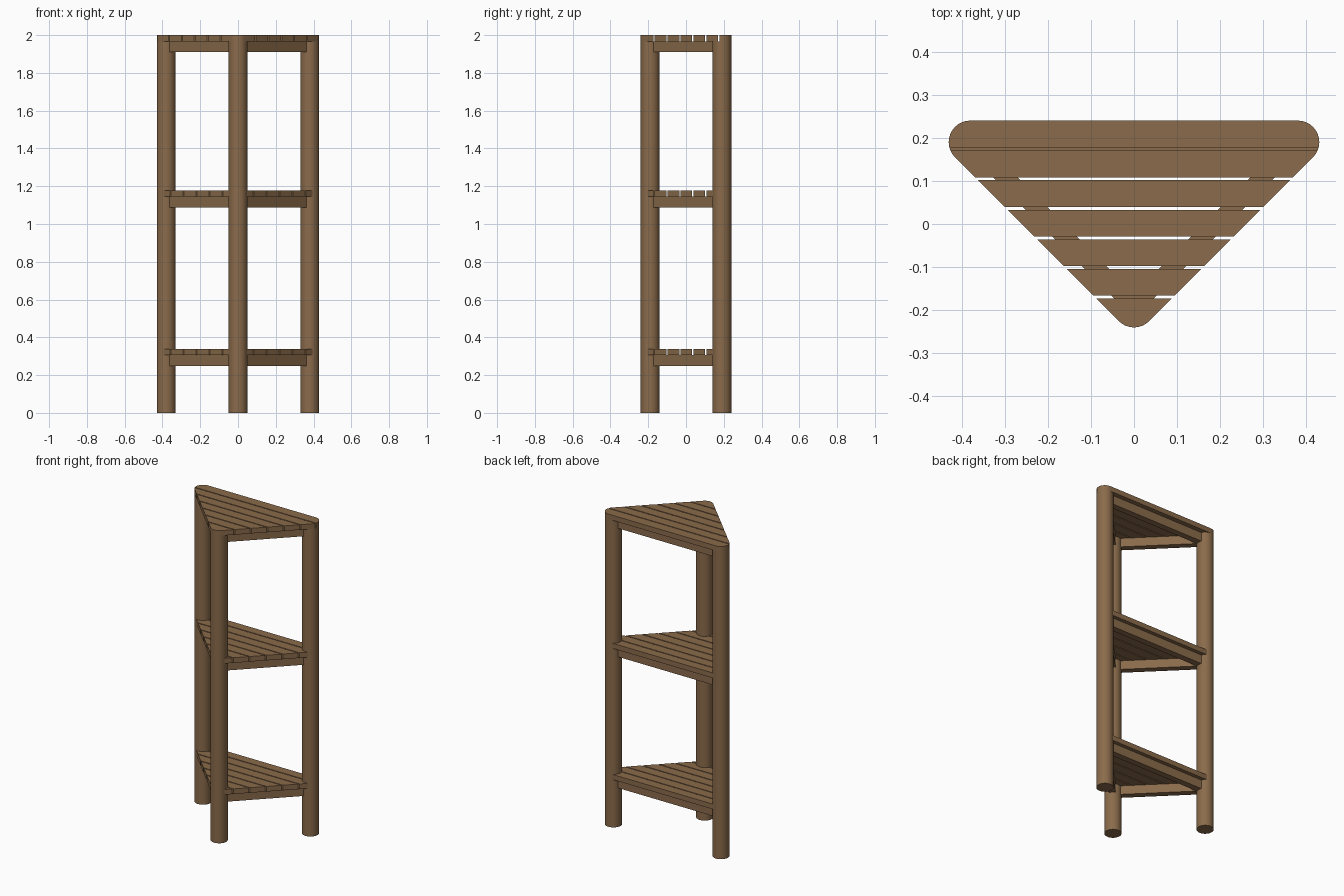
import bpy, bmesh, math
from mathutils import Vector

cube = bpy.data.objects.get("Cube")
if cube:
    bpy.data.objects.remove(cube, do_unlink=True)

# One wood colour for everything
wood = bpy.data.materials.new("brown wood")
wood.use_nodes = True
colour = (0.255, 0.147, 0.07, 1.0)
wood.diffuse_color = colour
bsdf = wood.node_tree.nodes["Principled BSDF"]
bsdf.inputs["Base Color"].default_value = colour
bsdf.inputs["Roughness"].default_value = 0.8

# Post centres and shared sizes
FRONT, LEFT, RIGHT = Vector((0, -0.19)), Vector((0.38, 0.19)), Vector((-0.38, 0.19))
POSTS = {"front": FRONT, "left": LEFT, "right": RIGHT}
POST_R = 0.05
SLAT_T = 0.033
BEAM_H, BEAM_W = 0.057, 0.04
GAP, PITCH, FIRST_GAP = 0.0066, 0.0686, 0.1735
# shelf name: (top height, corner radius)
SHELVES = {"top": (2.0, POST_R), "middle": (1.178, 0.044), "lower": (0.339, 0.044)}


def finish(bm, name, smooth=False):
    bmesh.ops.recalc_face_normals(bm, faces=bm.faces)
    mesh = bpy.data.meshes.new(name)
    bm.to_mesh(mesh)
    bm.free()
    mesh.materials.append(wood)
    obj = bpy.data.objects.new(name, mesh)
    bpy.context.collection.objects.link(obj)
    if smooth:
        bpy.ops.object.select_all(action='DESELECT')
        obj.select_set(True)
        bpy.context.view_layer.objects.active = obj
        bpy.ops.object.shade_smooth_by_angle(angle=math.radians(30))
    return obj


def prism(name, outline, z0, z1, y_min=None, y_max=None, smooth=False):
    """Extrude a flat outline, optionally cut to a band in y."""
    bm = bmesh.new()
    bm.faces.new([bm.verts.new((p[0], p[1], z0)) for p in outline])
    for y, n in ((y_min, -1), (y_max, 1)):
        if y is not None:
            bmesh.ops.bisect_plane(bm, geom=bm.verts[:] + bm.edges[:] + bm.faces[:],
                                   plane_co=(0, y, 0), plane_no=(0, n, 0), clear_outer=True)
    top = bmesh.ops.extrude_face_region(bm, geom=bm.faces[:])
    moved = [v for v in top["geom"] if isinstance(v, bmesh.types.BMVert)]
    bmesh.ops.translate(bm, verts=moved, vec=(0, 0, z1 - z0))
    return finish(bm, name, smooth)


def arc(centre, radius, start, end, steps):
    angles = [math.radians(start + (end - start) * i / steps) for i in range(steps + 1)]
    return [(centre.x + radius * math.cos(a), centre.y + radius * math.sin(a)) for a in angles]


def beam(name, a, b, z0):
    """Square rail running between two post centres."""
    side = (b - a).normalized().orthogonal() * (BEAM_W / 2)
    prism(name, [a + side, b + side, b - side, a - side], z0, z0 + BEAM_H)


# Round posts, ending under the top slats
for side, centre in POSTS.items():
    prism(side + "_post", arc(centre, POST_R, 0, 360, 32)[:-1], 0, 2.0 - SLAT_T, smooth=True)

# Three slatted corner shelves on rails
for shelf, (z_top, r) in SHELVES.items():
    z_slat = z_top - SLAT_T
    outline = (arc(FRONT, r, -135, -45, 8) + arc(LEFT, r, -45, 90, 12)
               + arc(RIGHT, r, 90, 225, 12))
    for i in range(7):
        y_max = FIRST_GAP - PITCH * (i - 1) - GAP / 2 if i > 0 else None
        y_min = FIRST_GAP - PITCH * i + GAP / 2 if i < 6 else None
        prism(f"{shelf}_slat_{i + 1}", outline, z_slat, z_top, y_min, y_max, smooth=True)
    z_beam = z_slat - BEAM_H
    beam(shelf + "_left_rail", FRONT, LEFT, z_beam)
    beam(shelf + "_right_rail", FRONT, RIGHT, z_beam)
    beam(shelf + "_back_rail", LEFT, RIGHT, z_beam)
